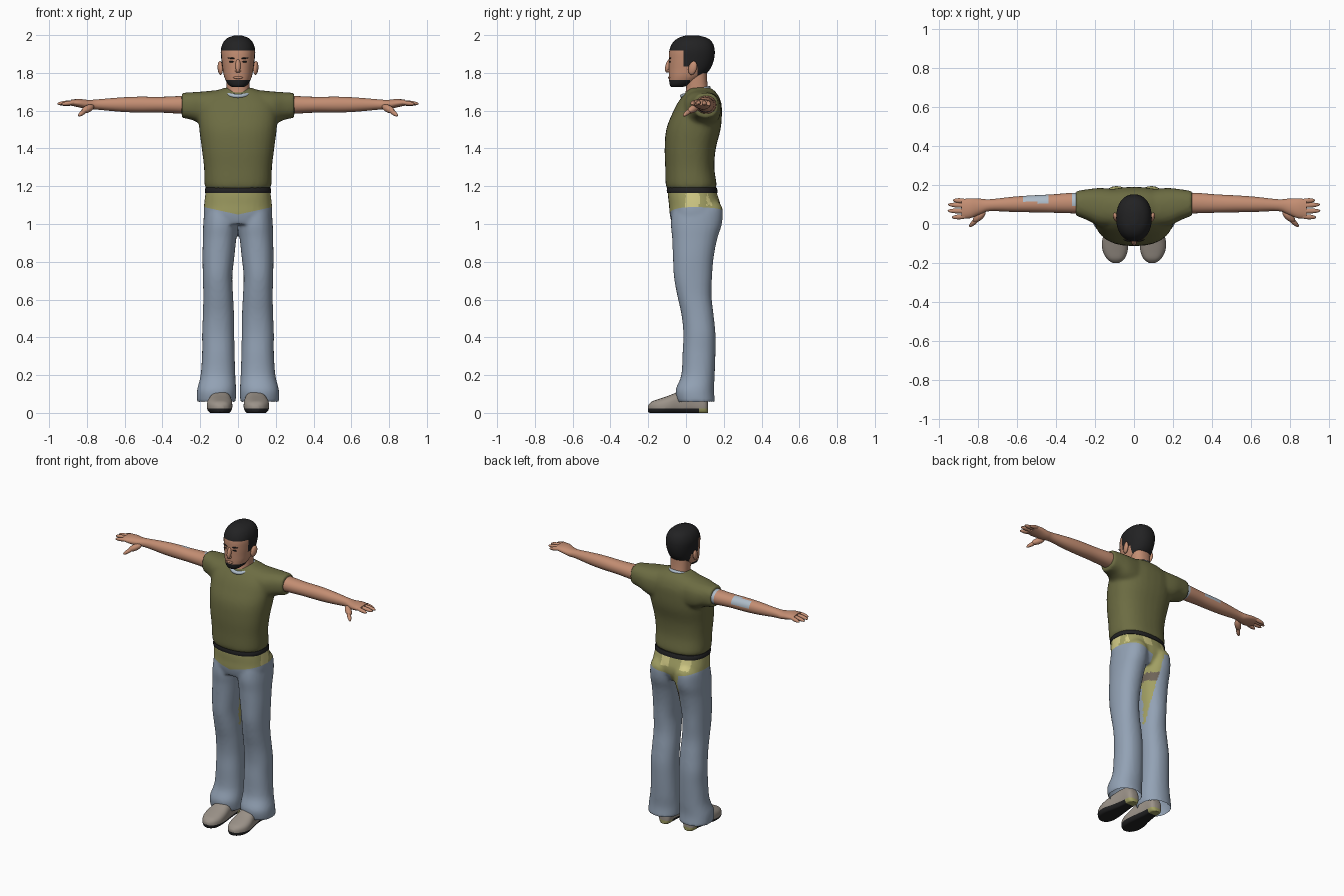
import bpy, bmesh, math
from mathutils import Vector, Matrix

cube = bpy.data.objects.get("Cube")
if cube:
    bpy.data.objects.remove(cube, do_unlink=True)


def material(name, *rgb):
    mat = bpy.data.materials.new(name)
    mat.use_nodes = True
    mat.diffuse_color = (*rgb, 1)
    shader = next(n for n in mat.node_tree.nodes if n.type == "BSDF_PRINCIPLED")
    shader.inputs["Base Color"].default_value = (*rgb, 1)
    shader.inputs["Roughness"].default_value = 0.8
    return mat


skin = material("skin", .55, .27, .17)
black = material("black hair and leather", .016, .016, .017)
olive = material("olive shirt", .15, .15, .055)
yellow = material("dull yellow", .37, .36, .13)
pale = material("pale yellow", .65, .6, .24)
denim = material("blue denim", .29, .36, .46)
grey = material("grey shoe leather", .33, .29, .25)
trim = material("pale blue trim", .42, .5, .58)
brown = material("grey brown", .16, .13, .1)


def spline(rows, steps):
    """Smoothly interpolated rows between the given cross-sections."""
    out = []
    last = len(rows) - 1
    for i in range(last):
        a, b, c, d = rows[max(i - 1, 0)], rows[i], rows[i + 1], rows[min(i + 2, last)]
        for s in range(steps):
            t = s / steps
            out.append([q + t / 2 * (r - p + t * (2 * p - 5 * q + 4 * r - u + t * (3 * (q - r) + u - p)))
                        for p, q, r, u in zip(a, b, c, d)])
    return out + [rows[last]]


def loft(bm, axis, rows, power=2.4, sides=32, steps=4):
    """Rows are (position, min, max, min, max), or (position, half width, min, max)."""
    rows = [(r[0], -r[1], *r[1:]) if len(r) == 4 else r for r in rows]
    rings = []
    for t, a0, a1, b0, b1 in spline(rows, steps):
        ring = []
        for k in range(sides):
            ang = math.tau * k / sides
            c, s = math.cos(ang), math.sin(ang)
            a = (a0 + a1) / 2 + (a1 - a0) / 2 * math.copysign(abs(c) ** (2 / power), c)
            b = (b0 + b1) / 2 + (b1 - b0) / 2 * math.copysign(abs(s) ** (2 / power), s)
            ring.append(bm.verts.new({"x": (t, a, b), "y": (a, t, b), "z": (a, b, t)}[axis]))
        rings.append(ring)
    for low, high in zip(rings, rings[1:]):
        for k in range(sides):
            n = (k + 1) % sides
            bm.faces.new((low[k], low[n], high[n], high[k]))
    bm.faces.new(rings[0])
    bm.faces.new(rings[-1])


def blob(bm, start, end, wide, thick=None):
    """Ellipsoid stretched between two points."""
    start, end = Vector(start), Vector(end)
    along = end - start
    turn = along.to_track_quat("Z", "Y").to_matrix().to_4x4()
    size = Matrix.Diagonal((wide, thick or wide, along.length / 2, 1))
    bmesh.ops.create_uvsphere(bm, u_segments=14, v_segments=10, radius=1,
                              matrix=Matrix.Translation((start + end) / 2) @ turn @ size)


def mirror(bm):
    copy = bmesh.ops.duplicate(bm, geom=bm.verts[:] + bm.edges[:] + bm.faces[:])["geom"]
    verts = [v for v in copy if isinstance(v, bmesh.types.BMVert)]
    bmesh.ops.scale(bm, vec=(-1, 1, 1), verts=verts)


def finish(name, bm, mats, rule=None, cuts=(), voxel=0, open_below=None):
    """Turn the bmesh into an object, optionally fused, cut and coloured by a rule."""
    bmesh.ops.recalc_face_normals(bm, faces=bm.faces[:])
    mesh = bpy.data.meshes.new(name)
    bm.to_mesh(mesh)
    bm.free()
    obj = bpy.data.objects.new(name, mesh)
    bpy.context.collection.objects.link(obj)
    if voxel:
        fuse = obj.modifiers.new("fuse", "REMESH")
        fuse.mode, fuse.voxel_size = "VOXEL", voxel
        relax = obj.modifiers.new("relax", "SMOOTH")
        relax.factor, relax.iterations = 0.5, 5
        graph = bpy.context.evaluated_depsgraph_get()
        mesh = bpy.data.meshes.new_from_object(obj.evaluated_get(graph))
        obj.modifiers.clear()
        obj.data = mesh
    mesh.materials.clear()
    for mat in mats:
        mesh.materials.append(mat)
    bm = bmesh.new()
    bm.from_mesh(mesh)
    for point, normal in cuts:
        bmesh.ops.bisect_plane(bm, geom=bm.verts[:] + bm.edges[:] + bm.faces[:],
                               plane_co=point, plane_no=normal)
    if open_below:
        gone = [f for f in bm.faces if f.normal.z < -.7 and f.calc_center_median().z < open_below]
        bmesh.ops.delete(bm, geom=gone, context="FACES")
    for face in bm.faces:
        face.smooth = True
        face.material_index = mats.index(rule(face.calc_center_median())) if rule else 0
    bm.to_mesh(mesh)
    bm.free()
    mesh.set_sharp_from_angle(angle=math.radians(50))
    return obj


X, Y, Z = (1, 0, 0), (0, 1, 0), (0, 0, 1)

# Shirt: torso and short sleeves fused together
bm = bmesh.new()
loft(bm, "z", [(1.185, .168, -.098, .155), (1.21, .177, -.108, .162), (1.3, .18, -.11, .15),
               (1.4, .192, -.113, .158), (1.5, .205, -.105, .183), (1.58, .21, -.075, .19),
               (1.64, .2, -.045, .187), (1.69, .15, -.008, .165), (1.722, .07, .02, .13)])
body = bm.verts[:]
loft(bm, "x", [(.1, -.02, .18, 1.5, 1.71), (.18, -.01, .185, 1.52, 1.702),
               (.24, .02, .178, 1.55, 1.698), (.298, .042, .17, 1.562, 1.694)])
sleeve = [v for v in bm.verts if v not in set(body)]
geom = set(sleeve) | {e for v in sleeve for e in v.link_edges} | {f for v in sleeve for f in v.link_faces}
copy = bmesh.ops.duplicate(bm, geom=list(geom))["geom"]
bmesh.ops.scale(bm, vec=(-1, 1, 1), verts=[v for v in copy if isinstance(v, bmesh.types.BMVert)])
finish("shirt", bm, [olive], voxel=.011)

# Collar and neck
bm = bmesh.new()
loft(bm, "z", [(1.66, .062, -.015, .13), (1.71, .06, .0, .118), (1.76, .06, .0, .112), (1.81, .06, .0, .11)])
finish("neck", bm, [skin])
bpy.ops.mesh.primitive_torus_add(major_radius=.067, minor_radius=.011, location=(0, .05, 1.699),
                                 rotation=(.3, 0, 0))
collar = bpy.context.object
collar.name = "collar"
collar.scale.y = 1.08
collar.data.materials.append(trim)
bpy.ops.object.shade_smooth()

# Head with hair and chin beard marked off by cuts
def head_colour(c):
    if c.z > 1.918 or (c.y > .06 and c.z > 1.785) or (c.y > -.012 and c.z > 1.835):
        return black
    return black if c.z < 1.762 and c.y < .02 else skin


bm = bmesh.new()
loft(bm, "z", [(1.725, .03, -.078, -.02), (1.74, .053, -.087, .03), (1.78, .073, -.09, .09),
               (1.82, .081, -.091, .128), (1.87, .088, -.091, .148), (1.92, .091, -.088, .152),
               (1.96, .079, -.07, .14), (1.985, .055, -.04, .112), (1.998, .02, .0, .065)], power=2.2)
finish("head", bm, [skin, black], head_colour,
       [((0, 0, z), Z) for z in (1.762, 1.785, 1.835, 1.918)] + [((0, y, 0), Y) for y in (-.012, .02, .06)])

# Face: nose, lips, ears, eyes and brows
bm = bmesh.new()
blob(bm, (0, -.083, 1.875), (0, -.104, 1.802), .014, .015)
blob(bm, (-.016, -.094, 1.81), (.016, -.094, 1.81), .009)
blob(bm, (-.026, -.088, 1.775), (.026, -.088, 1.775), .007)
for side in (-1, 1):
    blob(bm, (side * .091, .025, 1.79), (side * .097, .045, 1.862), .013, .023)
finish("nose_lips_and_ears", bm, [skin])
bm = bmesh.new()
for side in (-1, 1):
    blob(bm, (side * .022, -.088, 1.859), (side * .048, -.083, 1.859), .004)
    blob(bm, (side * .016, -.089, 1.876), (side * .056, -.08, 1.88), .004)
finish("eyes_and_brows", bm, [black])

# Arms with palms, fingers and thumbs
def arm_colour(c):
    patch = -.57 < c.x < -.44 and c.y > .11 and c.z > 1.635
    cuff = -.318 < c.x < -.28 and c.y > .1
    return trim if patch or cuff else skin


bm = bmesh.new()
loft(bm, "x", [(.24, .052, .16, 1.58, 1.685), (.32, .055, .16, 1.585, 1.677), (.42, .058, .152, 1.59, 1.673),
               (.52, .06, .147, 1.59, 1.674), (.62, .062, .14, 1.594, 1.67), (.74, .066, .127, 1.605, 1.66),
               (.79, .05, .13, 1.607, 1.657), (.84, .03, .132, 1.617, 1.662), (.885, .028, .127, 1.627, 1.658)],
     power=2.1, sides=24)
for root, tip, reach, drop in ((.117, .122, .93, 1.63), (.093, .1, .955, 1.635),
                               (.066, .068, .957, 1.637), (.04, .034, .935, 1.634)):
    blob(bm, (.85, root, 1.646), (reach, tip, drop), .013, .012)
blob(bm, (.765, .065, 1.625), (.825, .012, 1.595), .02)
blob(bm, (.795, .035, 1.612), (.845, -.014, 1.572), .0125)
mirror(bm)
finish("arms", bm, [skin, trim], arm_colour, [((x, 0, 0), X) for x in (-.57, -.44, -.318)])

# Trousers: hips and flared legs fused, with a yellow yoke pointed at the front
def trouser_colour(c):
    if c.z > 1.05 + .22 * abs(c.x):
        back = c.y > .11 and math.sin(c.x * 45) > .35 and c.z > 1.1
        flank = c.x > .1 and .0 < c.y < .07
        return pale if back or flank else yellow
    if c.y > .05 and c.z > .62 and -.03 - .1 * (c.z - .62) < c.x < 0:
        return brown if .9 < c.z < .95 else yellow
    return denim


bm = bmesh.new()
loft(bm, "z", [(1.0, .165, -.074, .15), (1.05, .181, -.086, .178), (1.1, .18, -.09, .183),
               (1.15, .174, -.096, .168), (1.19, .168, -.098, .155)])
hips = set(bm.verts)
for side in (1, -1):
    rows = [(.055, .012, .218, -.045, .155), (.12, .01, .217, -.055, .148), (.2, .014, .198, -.025, .152),
            (.32, .018, .19, -.018, .156), (.42, .02, .19, -.014, .156), (.52, .021, .186, -.024, .146),
            (.62, .026, .184, -.046, .135), (.72, .03, .186, -.064, .138), (.82, .02, .188, -.069, .146),
            (.92, .009, .186, -.073, .165), (1.0, .0, .184, -.08, .19), (1.08, .0, .175, -.07, .194),
            (1.12, .02, .15, -.05, .17)]
    loft(bm, "z", [(z, *sorted((side * a, side * b)), c, d) for z, a, b, c, d in rows], power=2.2)
finish("trousers", bm, [denim, yellow, pale, brown], trouser_colour,
       [((0, 0, 1.05), (s * .22, 0, 1)) for s in (-1, 1)], voxel=.01, open_below=.1)

# Belt
bm = bmesh.new()
loft(bm, "z", [(1.163, .174, -.1, .168), (1.176, .176, -.102, .167), (1.192, .172, -.1, .162)])
finish("belt", bm, [black])

# Shoes with dark soles and yellow heels
def shoe_colour(c):
    if c.z > .024:
        return grey
    return yellow if c.y > .07 else black


bm = bmesh.new()
loft(bm, "y", [(.116, .07, .11, .0, .06), (.1, .05, .13, -.01, .1), (.04, .045, .137, -.01, .125),
               (-.03, .036, .15, -.01, .115), (-.09, .03, .164, -.01, .092), (-.14, .033, .16, -.01, .075),
               (-.18, .05, .138, -.006, .06), (-.2, .077, .11, .005, .04)], power=2.6)
for vert in bm.verts:
    vert.co.z = max(vert.co.z, 0)
mirror(bm)
finish("shoes", bm, [grey, black, yellow], shoe_colour, [((0, 0, .024), Z), ((0, .07, 0), Y)])
